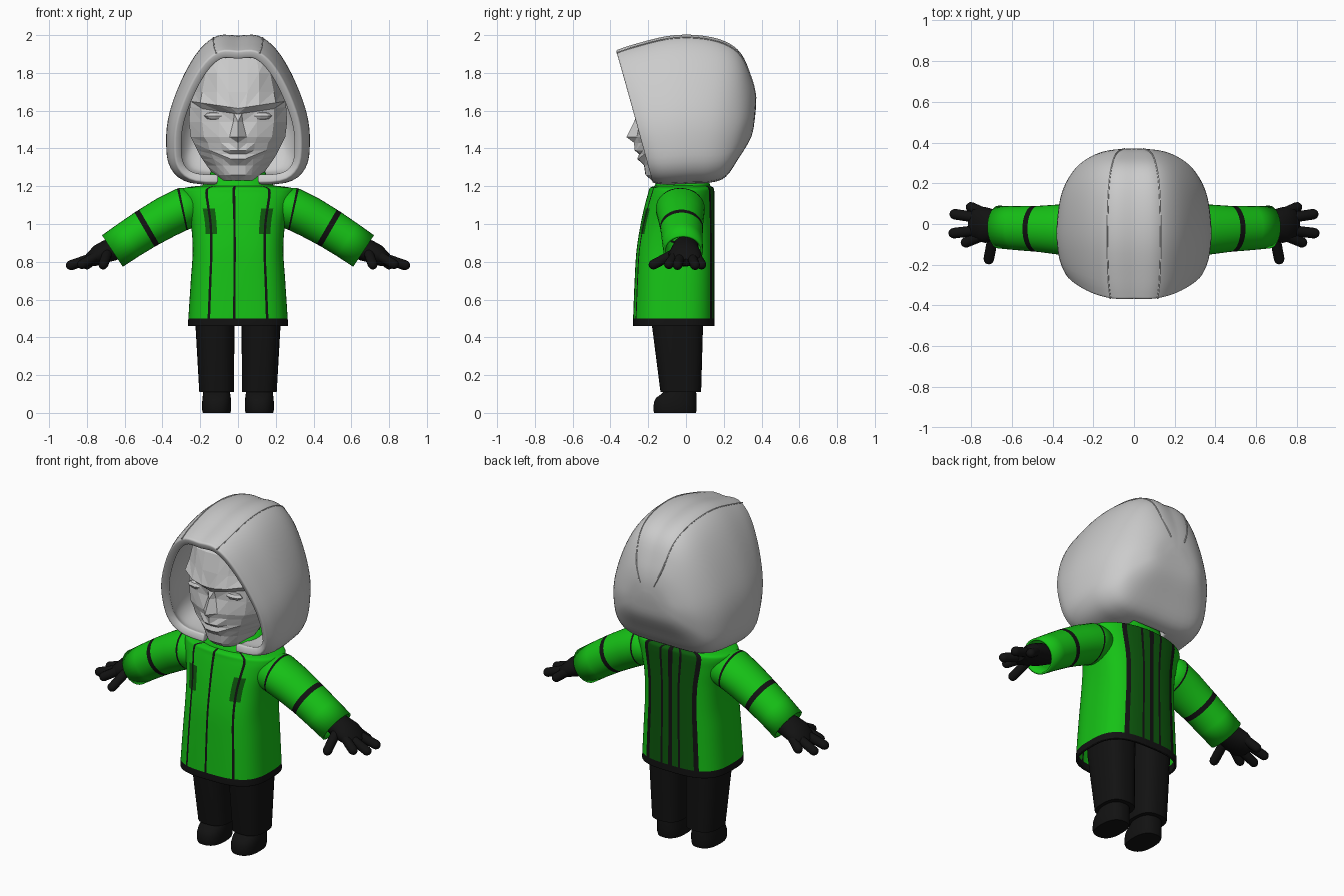
import bpy, bmesh, math
from mathutils import Vector as V

if "Cube" in bpy.data.objects:
    bpy.data.objects.remove(bpy.data.objects["Cube"])


def material(name, col):
    m = bpy.data.materials.new(name)
    m.diffuse_color = (*col, 1)
    m.use_nodes = True
    m.node_tree.nodes["Principled BSDF"].inputs["Base Color"].default_value = m.diffuse_color
    return m


GREEN = material("green_cloth", (0.008, 0.54, 0.008))
DARK = material("dark_green_cloth", (0.004, 0.10, 0.004))
BLACK = material("black_cloth", (0.006, 0.006, 0.006))


def smooth(rows, k):
    """Catmull-Rom through tuples, k steps per span."""
    out, n = [], len(rows)
    for i in range(n - 1):
        p = [V(rows[min(max(j, 0), n - 1)]) for j in (i - 1, i, i + 1, i + 2)]
        for s in range(k):
            t = s / k
            out.append(0.5 * (2 * p[1] + (p[2] - p[0]) * t
                              + (2 * p[0] - 5 * p[1] + 4 * p[2] - p[3]) * t * t
                              + (3 * p[1] - p[0] - 3 * p[2] + p[3]) * t ** 3))
    return out + [V(rows[-1])]


def add_loft(bm, rings, cap0=False, cap1=False, pick=None):
    vs = [[bm.verts.new(p) for p in r] for r in rings]
    n = len(vs[0])
    for i in range(len(vs) - 1):
        for j in range(n):
            f = bm.faces.new((vs[i][j], vs[i][(j + 1) % n], vs[i + 1][(j + 1) % n], vs[i + 1][j]))
            if pick:
                f.material_index = pick(i, j, f.calc_center_median())
    if cap0:
        bm.faces.new(vs[0])
    if cap1:
        bm.faces.new(vs[-1])


def finish(name, bm, mats=(), angle=40, thick=0):
    bmesh.ops.recalc_face_normals(bm, faces=bm.faces[:])
    me = bpy.data.meshes.new(name)
    bm.to_mesh(me)
    bm.free()
    for m in mats:
        me.materials.append(m)
    o = bpy.data.objects.new(name, me)
    bpy.context.collection.objects.link(o)
    if angle:
        bpy.ops.object.select_all(action='DESELECT')
        o.select_set(True)
        bpy.context.view_layer.objects.active = o
        bpy.ops.object.shade_smooth_by_angle(angle=math.radians(angle))
    if thick:
        s = o.modifiers.new("thickness", 'SOLIDIFY')
        s.thickness, s.offset = thick, -1
    return o


def section(z, hx, yf, yb, n=2.4, cx=0, count=32):
    """Horizontal superellipse between front yf and back yb."""
    pts = []
    for j in range(count):
        a = 2 * math.pi * j / count
        c, s = math.cos(a), math.sin(a)
        r = (abs(c) ** n + abs(s) ** n) ** (-1 / n)
        pts.append(V((cx + hx * r * c, (yf + yb) / 2 + (yb - yf) / 2 * r * s, z)))
    return pts


def ring(c, d, ra, rb, count=24):
    """Ellipse square to direction d."""
    d = V(d).normalized()
    side = d.cross(V((0, 0, 1))).normalized()
    up = side.cross(d)
    return [V(c) + side * ra * math.cos(2 * math.pi * j / count)
            + up * rb * math.sin(2 * math.pi * j / count) for j in range(count)]


def flip(rings, s):
    return [[V((p.x * s, p.y, p.z)) for p in r] for r in rings]


# hood shell: mirrored outline swept from rim to back
half = smooth([(0, 1), (.28, 1), (.53, .91), (.76, .73), (.95, .49), (1, .29), (.94, .11), (.66, .01), (0, 0)], 4)
outline = half + [V((-p.x, p.y)) for p in half[-2:0:-1]]
spans = [(-.37, 1.915, -.18, 1.22, .335), (-.28, 1.945, -.13, 1.21, .365), (-.1, 1.99, -.06, 1.21, .38),
         (.06, 1.995, .04, 1.215, .375), (.2, 1.965, .13, 1.22, .355), (.29, 1.90, .21, 1.25, .315),
         (.345, 1.78, .28, 1.35, .255), (.367, 1.69, .345, 1.46, .16), (.37, 1.61, .365, 1.56, .05)]
rows = smooth(spans, 4)
hood_rings = [[V((u * w, yb + (yt - yb) * h, zb + (zt - zb) * h)) for u, h in outline] for yt, zt, yb, zb, w in rows]
bm = bmesh.new()
add_loft(bm, hood_rings, cap1=True)
neck = [f for f in bm.faces if f.calc_center_median().z < 1.26
        and abs(f.calc_center_median().x) < .12 and f.calc_center_median().y < .12]
bmesh.ops.delete(bm, geom=neck, context='FACES')
hood = finish("hood", bm, thick=.045)
b = hood.modifiers.new("soft_rim", 'BEVEL')
b.width, b.segments, b.angle_limit = .012, 2, math.radians(60)

# hood seams
for s in (-1, 1):
    path = [r[5 if s > 0 else -5] for r in hood_rings[:-3]]
    bm = bmesh.new()
    add_loft(bm, [ring(p, path[min(i + 1, len(path) - 1)] - path[max(i - 1, 0)], .004, .004, 6)
                  for i, p in enumerate(path)], True, True)
    finish("hood_seam", bm)

# faceted face mask: z, centre y, then four (x, y) pairs outward
face_rows = [
    (1.88, -.17, .05, -.17, .10, -.165, .15, -.14, .19, -.05),
    (1.80, -.24, .05, -.24, .11, -.23, .17, -.18, .215, -.06),
    (1.70, -.265, .05, -.265, .11, -.25, .19, -.19, .235, -.06),
    (1.63, -.28, .04, -.285, .11, -.275, .20, -.215, .25, -.08),
    (1.60, -.26, .02, -.255, .10, -.235, .19, -.19, .255, -.08),
    (1.54, -.275, .025, -.245, .10, -.235, .19, -.19, .26, -.08),
    (1.46, -.315, .045, -.26, .10, -.24, .18, -.195, .25, -.08),
    (1.43, -.275, .05, -.25, .09, -.235, .16, -.195, .235, -.08),
    (1.39, -.272, .04, -.265, .085, -.228, .15, -.19, .215, -.07),
    (1.37, -.248, .04, -.243, .10, -.22, .14, -.18, .205, -.07),
    (1.345, -.258, .04, -.252, .08, -.215, .13, -.175, .19, -.06),
    (1.31, -.222, .04, -.22, .08, -.20, .115, -.165, .165, -.05),
    (1.26, -.215, .04, -.213, .07, -.19, .10, -.15, .13, -.05),
    (1.23, -.18, .03, -.18, .06, -.16, .08, -.13, .10, -.05)]
bm = bmesh.new()
grid = []
for z, y0, *rest in face_rows:
    right = list(zip(rest[::2], rest[1::2]))
    line = [(-x, y) for x, y in right[::-1]] + [(0, y0)] + right
    tilt = .15 if z in (1.63, 1.60) else 0
    grid.append([bm.verts.new((x, y, z + tilt * (abs(x) - .12))) for x, y in line])
for a, c in zip(grid, grid[1:]):
    for j in range(8):
        q = (a[j], c[j], c[j + 1], a[j + 1])
        if j < 4:
            bm.faces.new((q[0], q[1], q[2])), bm.faces.new((q[0], q[2], q[3]))
        else:
            bm.faces.new((q[0], q[1], q[3])), bm.faces.new((q[1], q[2], q[3]))
bm.faces.new(grid[-1])
finish("face_mask", bm, angle=0)
for s in (-1, 1):
    bpy.ops.mesh.primitive_uv_sphere_add(segments=8, ring_count=4, location=(s * .12, -.215, 1.572))
    bpy.context.object.scale = (.06, .03, .022)
    bpy.context.object.name = "eyelid"

# jacket body: z, half width, front y, back y, squareness
N = 128
body = smooth([(.46, .265, -.28, .15, 3), (.50, .263, -.28, .15, 3), (.70, .25, -.272, .15, 3),
               (.86, .24, -.262, .15, 3), (1.0, .25, -.24, .15, 2.8), (1.1, .28, -.218, .15, 2.5),
               (1.165, .30, -.20, .15, 2.3), (1.192, .28, -.19, .145, 2.2), (1.205, .17, -.15, .12, 2)], 5)
body_rings = [section(*r, count=N) for r in body]
hem = body_rings[0]


def jacket_colour(i, j, c):
    p = (hem[j] + hem[(j + 1) % N]) / 2
    x = abs(p.x)
    if c.z < .50:
        return 2
    if p.y < -.1:
        if abs(x - .15) < .007 or abs(p.x + .02) < .005:
            return 2
        if abs(x - .155) < .035 and .95 < c.z < 1.09:
            return 1
    elif p.y > .05 and x < .17:
        return 2 if x < .012 or x > .145 or abs(x - .06) < .012 else 1
    return 0


bm = bmesh.new()
add_loft(bm, body_rings, pick=jacket_colour)
finish("jacket_body", bm, (GREEN, DARK, BLACK), thick=.012)

# collar
bm = bmesh.new()
add_loft(bm, [section(*r) for r in [(1.185, .20, -.17, .13), (1.2, .195, -.168, .13),
                                    (1.23, .16, -.15, .12), (1.29, .14, -.12, .11)]],
         pick=lambda i, j, c: 2 if i == 0 else 0)
finish("collar", bm, (GREEN, DARK, BLACK), thick=.012)

sleeve = [((.20, -.03, 1.095), (1, 0, -.1), .12, .095), ((.288, -.03, 1.08), (.98, 0, -.2), .13, .113),
          ((.298, -.03, 1.077), (.97, 0, -.22), .13, .113), ((.38, -.027, 1.037), (.9, 0, -.4), .122, .11),
          ((.47, -.024, .985), (.86, 0, -.5), .113, .106), ((.495, -.023, .97), (.86, 0, -.5), .112, .105),
          ((.58, -.02, .915), (.84, 0, -.54), .108, .102), ((.665, -.015, .857), (.83, 0, -.55), .105, .10)]
palm = [((.60, 0, .89), (.83, 0, -.55), .065, .055), ((.68, -.005, .86), (.83, 0, -.55), .075, .062),
        ((.73, -.005, .84), (.83, 0, -.55), .088, .055), ((.78, 0, .81), (.83, 0, -.55), .08, .04),
        ((.805, 0, .797), (.83, 0, -.55), .05, .02)]
fingers = [((.74, .055, .83), (.80, .082, .785)), ((.76, .03, .825), (.88, .048, .782)),
           ((.76, -.03, .825), (.885, -.045, .782)), ((.75, -.06, .83), (.825, -.09, .787)),
           ((.69, -.05, .85), (.713, -.172, .785))]

for s, tag in ((-1, "left"), (1, "right")):
    # sleeves
    bm = bmesh.new()
    add_loft(bm, flip([ring(*r, 32) for r in sleeve], s), pick=lambda i, j, c: 1 if i in (1, 4) else 0)
    finish(tag + "_sleeve", bm, (GREEN, BLACK), thick=.012)

    # gloves with four fingers and a thumb
    bm = bmesh.new()
    add_loft(bm, flip([ring(*r) for r in palm], s), True, True)
    for p, q in fingers:
        p, q, r = V(p), V(q), .026
        d = (q - p).normalized()
        tip = [(p, r)] + [(q + d * r * math.sin(t), r * math.cos(t)) for t in (0, .5, 1, 1.4)]
        add_loft(bm, flip([ring(c, d, k, k, 12) for c, k in tip], s), True, True)
    finish(tag + "_glove", bm, (BLACK,))

    # trouser legs
    bm = bmesh.new()
    add_loft(bm, [section(z, hx, yf, yb, 2.8, s * cx) for z, hx, yf, yb, cx in
                  [(.11, .092, -.135, .08, .113), (.46, .103, -.18, .09, .122), (.60, .105, -.19, .095, .122)]],
             True, True)
    finish(tag + "_trouser_leg", bm, (BLACK,))

    # shoes
    bm = bmesh.new()
    add_loft(bm, [section(*r, 2.5, s * .113) for r in
                  [(0, .073, -.168, .052), (.015, .077, -.173, .056), (.055, .077, -.17, .056),
                   (.08, .075, -.158, .056), (.10, .072, -.13, .055), (.14, .068, -.09, .05)]], True, True)
    finish(tag + "_shoe", bm, (BLACK,))
